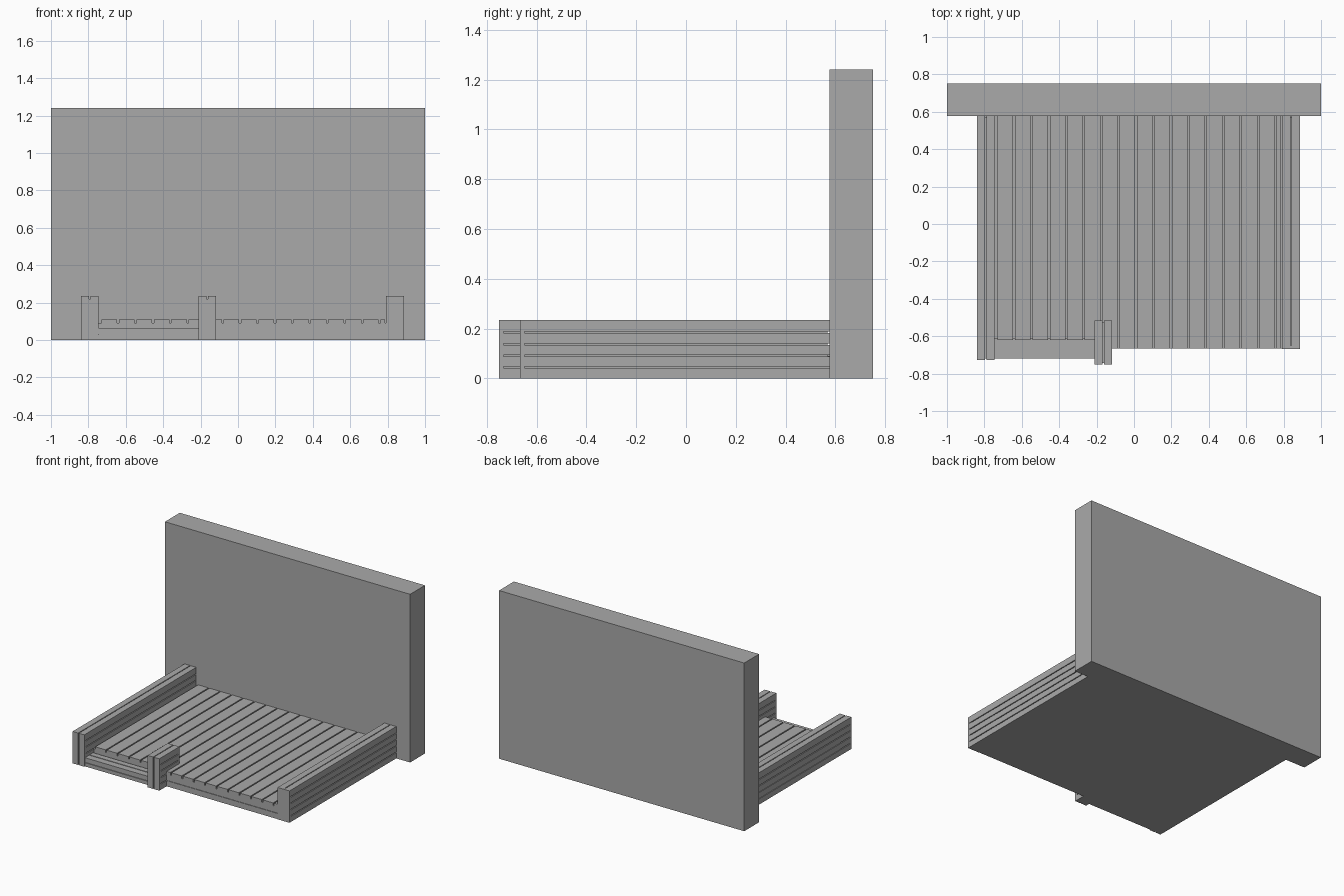
import bpy
import bmesh
from mathutils import Vector

cube = bpy.data.objects.get("Cube")
if cube:
    bpy.data.objects.remove(cube, do_unlink=True)

# Single plain grey finish
grey = bpy.data.materials.new("plain_grey")
grey.use_nodes = True
GREY = (0.4, 0.4, 0.4, 1)
grey.diffuse_color = GREY
grey.node_tree.nodes["Principled BSDF"].inputs["Base Color"].default_value = GREY


def make(name, boxes):
    """One object from boxes given as ((x0, x1), (y0, y1), (z0, z1))."""
    bm = bmesh.new()
    for spans in boxes:
        verts = bmesh.ops.create_cube(bm, size=1)["verts"]
        size = Vector([b - a for a, b in spans])
        centre = Vector([(a + b) / 2 for a, b in spans])
        bmesh.ops.scale(bm, vec=size, verts=verts)
        bmesh.ops.translate(bm, vec=centre, verts=verts)
    mesh = bpy.data.meshes.new(name)
    bm.to_mesh(mesh)
    bm.free()
    mesh.materials.append(grey)
    obj = bpy.data.objects.new(name, mesh)
    bpy.context.collection.objects.link(obj)
    return obj


WALL_FRONT = 0.577
DECK_FRONT = -0.665
STEP_BACK = -0.62
STEP_FRONT = -0.72
RAIL_TOP = 0.235
DECK_TOP = 0.11
GAP = 0.006


def plank_rail(name, x0, x1, y0, y1, split_front=True, back_cap=False):
    """Low double-skinned rail of stacked planks with upright end boards."""
    mid = (x0 + x1) / 2
    halves = [(x0, mid - GAP / 2), (mid + GAP / 2, x1)]
    cap = 0.018
    core_back = y1 - cap if back_cap else y1
    boxes = [((x0 + 0.008, x1 - 0.008), (y0 + 0.008, y1 - 0.008), (0, RAIL_TOP - 0.015))]
    course = RAIL_TOP / 5
    for half in halves:
        for i in range(5):
            top = (i + 1) * course - (GAP if i < 4 else 0)
            boxes.append((half, (y0 + cap, core_back), (i * course, top)))
    ends = [(y0, y0 + cap)] + ([(y1 - cap, y1)] if back_cap else [])
    for end in ends:
        for span in (halves if split_front else [(x0, x1)]):
            boxes.append((span, end, (0, RAIL_TOP)))
    make(name, boxes)


# House wall behind the deck
make("back_wall", [((-1, 1), (WALL_FRONT, 0.75), (0, 1.24))])

# Solid base, set back where the step sits
base_top = DECK_TOP - 0.02
make("deck_base", [
    ((-0.835, 0.88), (STEP_BACK + 0.005, WALL_FRONT), (0, base_top)),
    ((-0.2, 0.88), (DECK_FRONT + 0.004, STEP_BACK + 0.005), (0, base_top)),
])

# Floorboards running front to back
boards = []
pitch = 0.0932
x = -0.735
first_left = -0.745
while x < 0.79:
    right = min(x + pitch, 0.79)
    front = STEP_BACK if right < -0.1 else DECK_FRONT
    boards.append(((max(x, first_left) + 0.005, right - 0.004),
                   (front, WALL_FRONT), (base_top, DECK_TOP)))
    x += pitch
make("floorboards", boards)

# Fascia planks along the open front edge
make("front_fascia", [
    ((-0.12, 0.79), (DECK_FRONT, DECK_FRONT + 0.02), (0, 0.042)),
    ((-0.12, 0.79), (DECK_FRONT, DECK_FRONT + 0.02), (0.047, base_top)),
])

# Step beside the stub rail: front boards and two tread boards
step_x = (-0.75, -0.2)
make("front_step", [
    (step_x, (STEP_FRONT + 0.006, STEP_BACK + 0.01), (0, 0.056)),
    (step_x, (STEP_FRONT, STEP_FRONT + 0.02), (0, 0.027)),
    (step_x, (STEP_FRONT, -0.671), (0.031, 0.064)),
    (step_x, (-0.665, STEP_BACK - 0.004), (0.031, 0.064)),
])

# Low plank rails
plank_rail("right_rail", -0.84, -0.745, -0.727, WALL_FRONT)
plank_rail("left_rail", 0.79, 0.887, -0.667, WALL_FRONT, split_front=False)
plank_rail("stub_rail", -0.212, -0.117, -0.75, -0.515, back_cap=True)
